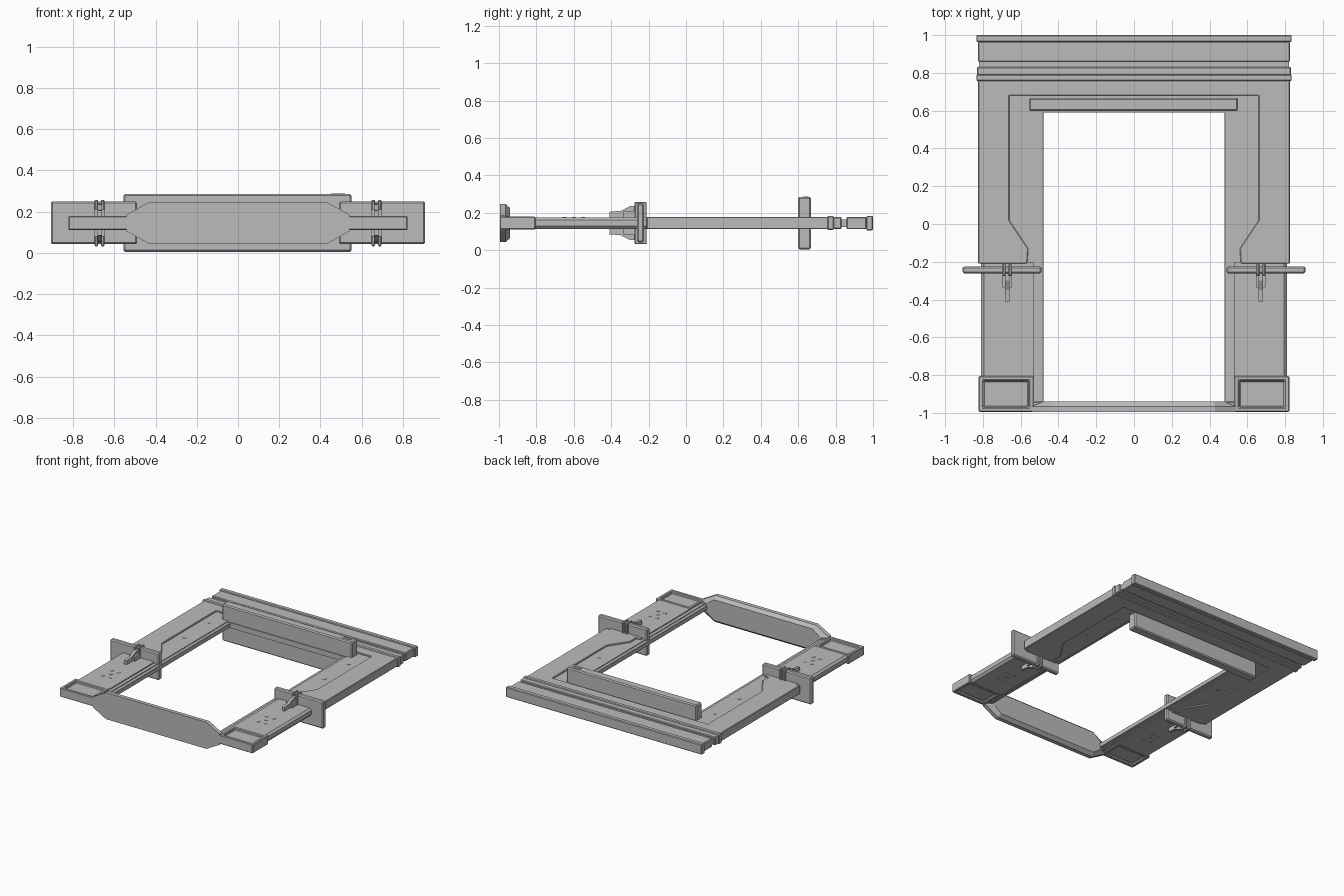
import bpy, bmesh

if "Cube" in bpy.data.objects:
    bpy.data.objects.remove(bpy.data.objects["Cube"])

grey = bpy.data.materials.new("mid_grey")
grey.diffuse_color = (0.5, 0.5, 0.5, 1)
grey.use_nodes = True
grey.node_tree.nodes["Principled BSDF"].inputs["Base Color"].default_value = grey.diffuse_color
MID = 0.145  # height of the symmetry plane


def finish(name, bm, bevel=0.0):
    bmesh.ops.recalc_face_normals(bm, faces=bm.faces)
    me = bpy.data.meshes.new(name)
    bm.to_mesh(me)
    bm.free()
    me.materials.append(grey)
    ob = bpy.data.objects.new(name, me)
    bpy.context.collection.objects.link(ob)
    if bevel:
        m = ob.modifiers.new("bevel", "BEVEL")
        m.width, m.segments, m.limit_method = bevel, 1, "ANGLE"
    return ob


def loft(name, a, b, bevel=0.0):
    """Closed solid between two matching outlines of 3D points."""
    bm = bmesh.new()
    va, vb = [bm.verts.new(p) for p in a], [bm.verts.new(p) for p in b]
    bm.faces.new(va)
    bm.faces.new(vb[::-1])
    for i in range(len(va)):
        j = (i + 1) % len(va)
        bm.faces.new((va[i], vb[i], vb[j], va[j]))
    return finish(name, bm, bevel)


def slab(name, pts, z0, z1, bevel=0.0):
    return loft(name, [(x, y, z0) for x, y in pts], [(x, y, z1) for x, y in pts], bevel)


def box(name, x0, x1, y0, y1, z0, z1, bevel=0.0):
    return slab(name, [(x0, y0), (x1, y0), (x1, y1), (x0, y1)], z0, z1, bevel)


def side_extrude(name, pts, x0, x1, bevel=0.0):
    return loft(name, [(x0, y, z) for y, z in pts], [(x1, y, z) for y, z in pts], bevel)


# Raised U-shaped frame panel with angled lower ends
half = [(.825, .78), (.825, -.21), (.565, -.21), (.56, -.13), (.66, .02), (.66, .68)]
slab("frame_panel", half + [(-x, y) for x, y in reversed(half)], .112, .178, .004)

# Crossbeam: stepped rail profile along the back
beam = [(.76, .038), (.79, .038), (.79, .032), (.832, .032), (.835, .02), (.86, .02),
        (.862, .033), (.965, .033), (.967, .039), (1, .039)]
for name, i, w in (("front_lip", 0, .835), ("band", 2, .832), ("neck", 4, .82),
                   ("beam_body", 6, .825), ("back_lip", 8, .835)):
    (y0, h), (y1, _) = beam[i:i + 2]
    box(name, -w, w, y0 - .003, y1, MID - h, MID + h, .005 if i != 4 else 0)

# Cross plate standing inside the back of the frame, and the floor beneath it
box("back_floor", -.66, .66, .59, .69, .125, .165)
box("cross_plate", -.555, .55, .598, .668, .005, .285, .008)
for n, (x0, x1, y0, y1) in enumerate([(.45, .52, .625, .632), (.45, .52, .648, .655),
                                     (.513, .52, .632, .648)]):
    box(f"plate_mark_{n}", x0, x1, y0, y1, .285, .288)

# Front bar: long octagon narrowing toward its rear face
def octagon(y, x_end, x_top, h_end, h):
    q = [(x_end, h_end), (x_top, h)]
    pts = q + [(-x, z) for x, z in reversed(q)]
    pts += [(-x, -z) for x, z in pts]
    return [(x, y, MID + z) for x, z in pts]


loft("front_bar", octagon(-.995, .54, .43, .04, .102), octagon(-.965, .54, .43, .04, .102))
loft("front_bar_rear", octagon(-.965, .54, .43, .04, .102), octagon(-.94, .48, .42, .035, .08))

for s, side in ((-1, "left"), (1, "right")):
    def sbox(name, x0, x1, *rest):
        return box(f"{side}_{name}", *sorted((s * x0, s * x1)), *rest)

    # Inner recessed plate and stepped guide rail
    sbox("recess_plate", .53, .67, -.2, .69, .122, .168)
    sbox("guide_rail", .48, .54, -.95, .6, .128, .162, .003)
    sbox("rail_step", .505, .54, -.95, .6, .122, .168)

    # Lower leg with a chamfered outer edge
    leg = [(.53, .114), (.795, .114), (.81, .13), (.81, .162), (.795, .176), (.53, .176)]
    loft(f"{side}_leg", [(s * x, -.82, z) for x, z in leg], [(s * x, -.2, z) for x, z in leg])

    # Foot block with a recessed window on both faces
    bm = bmesh.new()
    bmesh.ops.create_cube(bm, size=1)
    for v in bm.verts:
        v.co = (s * .677 + v.co.x * .29, -.9 + v.co.y * .19, MID + v.co.z * .068)
    bm.normal_update()
    caps = [f for f in bm.faces if abs(f.normal.z) > .9]
    bmesh.ops.inset_individual(bm, faces=caps, thickness=.033)
    bmesh.ops.inset_individual(bm, faces=caps, thickness=.006, depth=-.016)
    finish(f"{side}_foot", bm, .004)
    sbox("foot_bracket", .49, .55, -.99, -.94, .118, .172, .004)

    # Upright collar plate around the leg
    sbox("collar", .49, .908, -.262, -.225, .042, .25, .008)

    # Clamp: two straps, a block and a tapered fin above and below
    for k, x in enumerate((.648, .68)):
        sbox(f"strap_{k}", x, x + .016, -.275, -.21, .032, .257, .004)
    for t, level in ((1, "upper"), (-1, "lower")):
        lo, hi = sorted((MID + t * .02, MID + t * .065))
        sbox(f"{level}_clamp_block", .645, .695, -.335, -.255, lo, hi)
        fin = [(-.41, .028), (-.41, .06), (-.35, .065), (-.3, .09), (-.255, .092), (-.255, .028)]
        side_extrude(f"{side}_{level}_fin", [(y, MID + t * z) for y, z in fin],
                     s * .66, s * .682)

        # Small flush studs on the leg and the recessed plate
        studs = [(.63, -.55, .031), (.69, -.55, .031), (.66, -.6, .031), (.63, -.65, .031),
                 (.69, -.65, .031), (.595, .2, .023), (.595, .5, .023)]
        for k, (x, y, h) in enumerate(studs):
            a, b = sorted((MID + t * h, MID + t * (h + .002)))
            sbox(f"{level}_stud_{k}", x - .01, x + .01, y - .01, y + .01, a, b)
